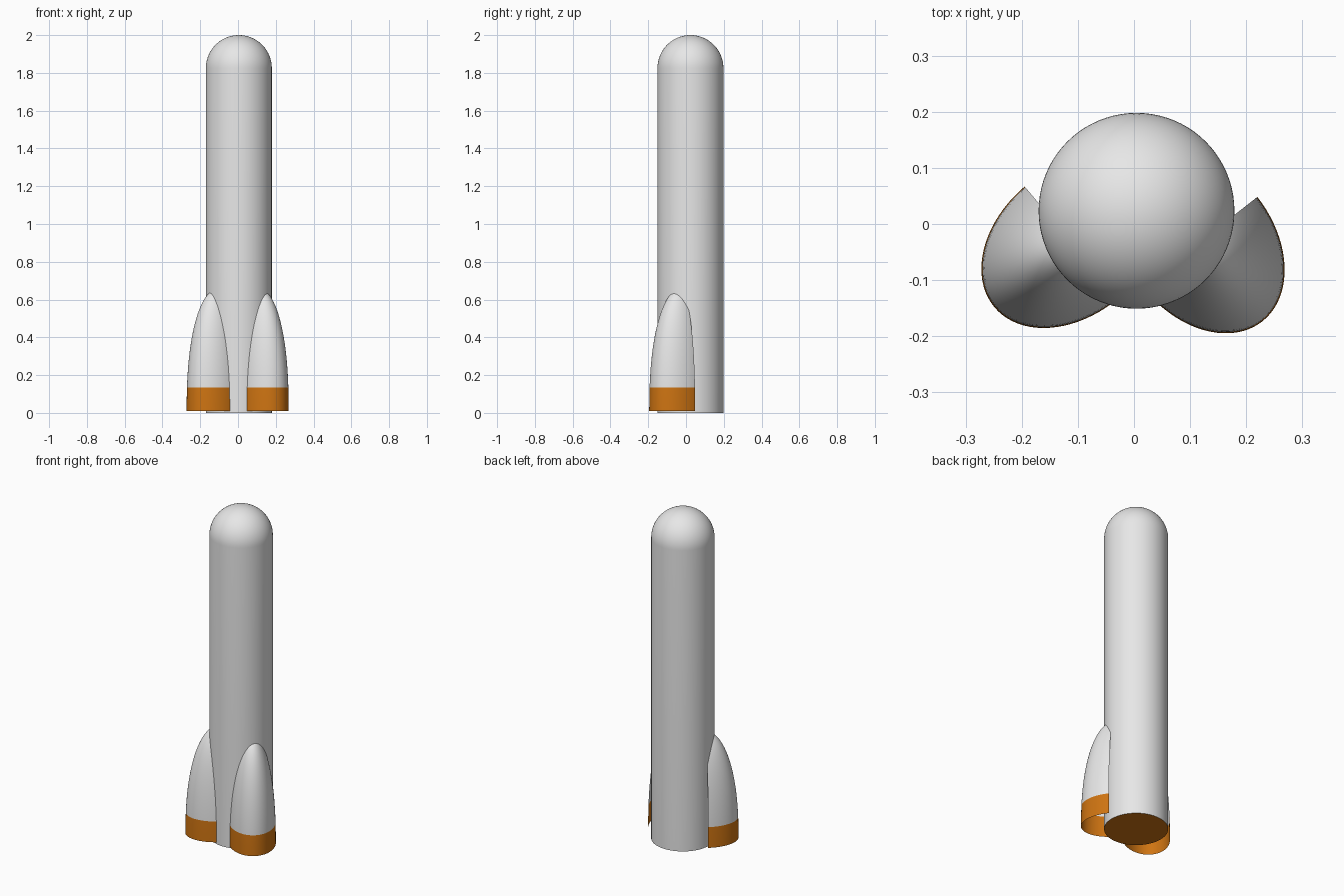
import bpy, bmesh, math
from mathutils import Vector

if "Cube" in bpy.data.objects:
    bpy.data.objects.remove(bpy.data.objects["Cube"])


def material(name, rgb):
    m = bpy.data.materials.new(name)
    m.diffuse_color = (*rgb, 1)
    m.use_nodes = True
    m.node_tree.nodes["Principled BSDF"].inputs["Base Color"].default_value = m.diffuse_color
    return m


GREY = material("light grey", (0.8, 0.8, 0.8))
ORANGE = material("orange", (0.62, 0.175, 0.006))


def loft(name, rings, closed, cap_end=False):
    """Skin a list of vertex rings, bottom to top; the last ring becomes a tip."""
    bm = bmesh.new()
    rows = [[bm.verts.new(p) for p in ring] for ring in rings]
    n = len(rows[0])
    for lo, hi in zip(rows, rows[1:]):
        for i in range(n if closed else n - 1):
            j = (i + 1) % n
            bm.faces.new((lo[i], lo[j], hi[j], hi[i]))
    if cap_end:
        bm.faces.new(rows[0][::-1])
    bmesh.ops.remove_doubles(bm, verts=bm.verts, dist=1e-5)
    me = bpy.data.meshes.new(name)
    bm.to_mesh(me)
    bm.free()
    ob = bpy.data.objects.new(name, me)
    bpy.context.collection.objects.link(ob)
    me.materials.append(GREY)
    me.materials.append(ORANGE)
    bpy.ops.object.select_all(action='DESELECT')
    ob.select_set(True)
    bpy.context.view_layer.objects.active = ob
    bpy.ops.object.shade_smooth_by_angle(angle=math.radians(40))
    return ob


# Body: cylinder with a hemispherical nose and an orange underside
CX, CY, R = 0.0045, 0.0235, 0.1745
profile = [(R, 0.0)] + [
    (R * math.cos(a), 2 - R + R * math.sin(a))
    for a in (math.pi / 2 * k / 20 for k in range(21))]
SIDES = 80
body = loft("body", [
    [(CX + r * math.cos(t), CY + r * math.sin(t), z)
     for t in (2 * math.pi * i / SIDES for i in range(SIDES))]
    for r, z in profile], closed=True, cap_end=True)
for p in body.data.polygons:
    p.material_index = 1 if p.normal.z < -0.9 else 0

# Booster fairings: open half-elliptical shells tapering into the body
HALF_WIDTH, DEPTH, Z0, TOP, BAND = 0.13, 0.18, 0.01, 0.654, 0.135


def fairing(name, centre, outward):
    c = Vector(centre)
    n = Vector((math.cos(outward), math.sin(outward)))
    t = Vector((-n.y, n.x))
    heights = [Z0, 0.07, BAND] + [
        BAND + (TOP - BAND) * math.sin(math.pi / 2 * k / 24) for k in range(1, 25)]
    rings = []
    for z in heights:
        s = math.sqrt(max(0.0, 1 - ((z - Z0) / (TOP - Z0)) ** 2.3))
        ring = []
        for i in range(41):
            a = -math.pi / 2 + math.pi * i / 40
            p = c + s * (DEPTH * math.cos(a) * n + HALF_WIDTH * math.sin(a) * t)
            ring.append((p.x, p.y, z))
        rings.append(ring)
    ob = loft(name, rings, closed=False)
    # orange band at the foot
    for p in ob.data.polygons:
        p.material_index = 1 if p.center.z < BAND else 0


fairing("right_fairing", (0.1175, -0.032), math.radians(-51.9))
fairing("left_fairing", (-0.111, -0.0325), math.radians(-139.8))
